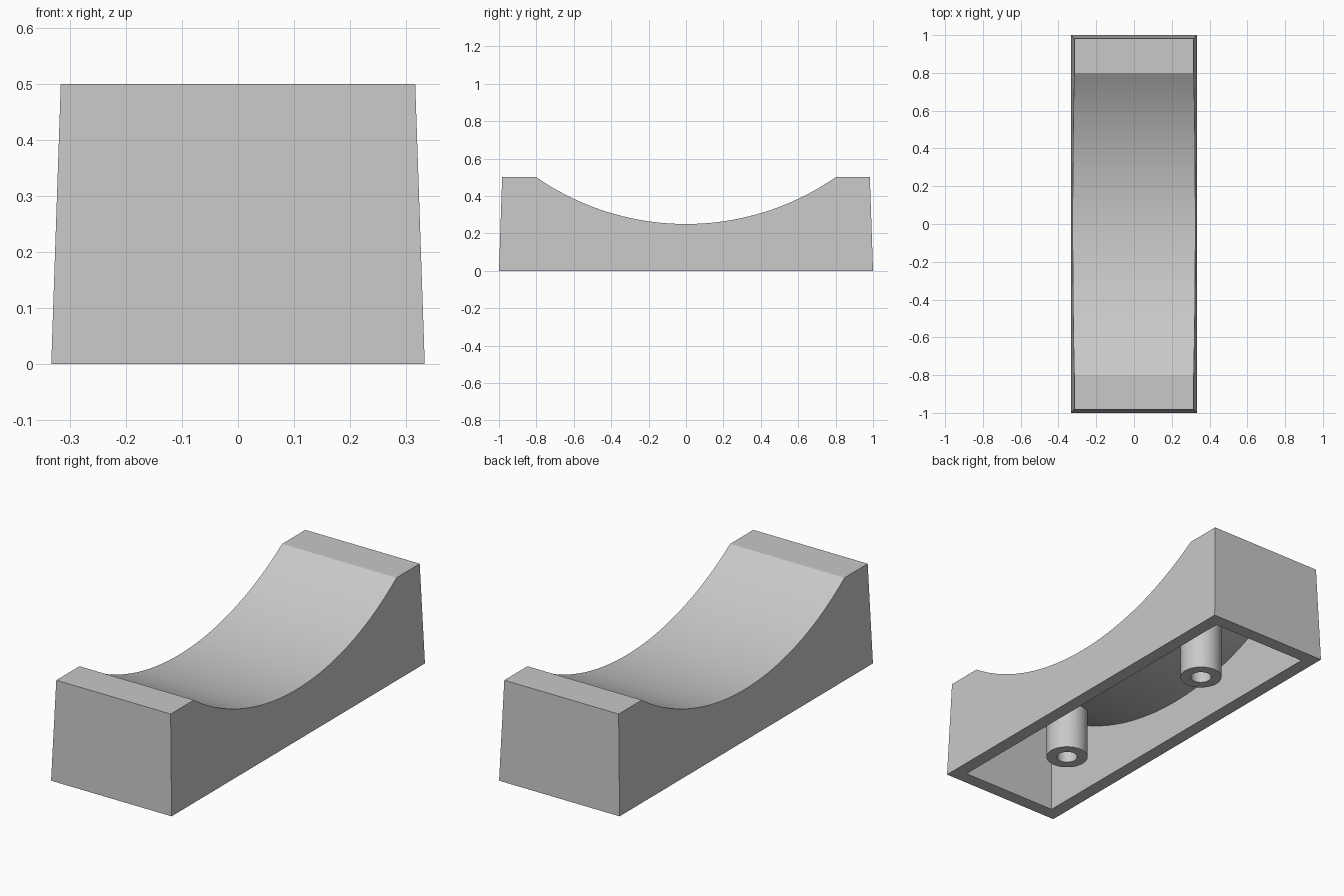
import bpy, bmesh, math

cube = bpy.data.objects.get("Cube")
if cube:
    bpy.data.objects.remove(cube)

HEIGHT, HALF_X, HALF_Y, WALL = 0.5, 0.333, 1.0, 0.067
TAPER = 0.034                      # inward lean of the walls per unit of height
ARC_Z, ARC_R = 1.655, 1.405        # saddle cylinder axis height and radius
SEGMENTS = 40

grey = bpy.data.materials.new("light_grey")
grey.use_nodes = True
grey.diffuse_color = (0.58, 0.58, 0.58, 1)
grey.node_tree.nodes["Principled BSDF"].inputs["Base Color"].default_value = grey.diffuse_color


def arc_height(y, radius):
    return ARC_Z - math.sqrt(radius ** 2 - y ** 2)


def finish(bm, name):
    bmesh.ops.recalc_face_normals(bm, faces=bm.faces)
    mesh = bpy.data.meshes.new(name)
    bm.to_mesh(mesh)
    bm.free()
    mesh.materials.append(grey)
    obj = bpy.data.objects.new(name, mesh)
    bpy.context.collection.objects.link(obj)
    bpy.ops.object.select_all(action="DESELECT")
    obj.select_set(True)
    bpy.context.view_layer.objects.active = obj
    bpy.ops.object.shade_smooth_by_angle(angle=math.radians(20))


def saddle_skin(bm, inset):
    """Tapered block skin with a scooped top and open base; returns its base corners."""
    top, radius = HEIGHT - inset, ARC_R + inset
    half_y = HALF_Y - inset
    lip = math.asin(math.sqrt(radius ** 2 - (ARC_Z - top) ** 2) / radius)
    end = half_y - TAPER * top
    profile = [(-half_y, 0), (-end, top)]
    for i in range(SEGMENTS + 1):
        a = lip * (2 * i / SEGMENTS - 1)
        profile.append((radius * math.sin(a), ARC_Z - radius * math.cos(a)))
    profile += [(end, top), (half_y, 0)]
    sides = [[bm.verts.new((s * (HALF_X - inset - TAPER * z), y, z)) for y, z in profile]
             for s in (-1, 1)]
    for side in sides:
        bm.faces.new(side)
    left, right = sides
    for i in range(len(profile) - 1):
        bm.faces.new((left[i], left[i + 1], right[i + 1], right[i]))
    return [left[0], left[-1], right[-1], right[0]]


# Hollow body: outer skin, inner skin and the rim joining them
bm = bmesh.new()
outer, inner = saddle_skin(bm, 0), saddle_skin(bm, WALL)
for i in range(4):
    j = (i + 1) % 4
    bm.faces.new((outer[i], outer[j], inner[j], inner[i]))
finish(bm, "saddle_body")


# Hollow tubes reaching from the base plane to the curved ceiling
def tube(name, y, r_out=0.099, r_in=0.049, count=32):
    bm = bmesh.new()
    rings = []
    for r, at_top in ((r_in, True), (r_in, False), (r_out, False), (r_out, True)):
        ring = []
        for i in range(count):
            a = math.tau * i / count
            py = y + r * math.sin(a)
            z = arc_height(py, ARC_R + WALL) + 0.005 if at_top else 0
            ring.append(bm.verts.new((r * math.cos(a), py, z)))
        rings.append(ring)
    for k in range(4):
        a, b = rings[k], rings[(k + 1) % 4]
        for i in range(count):
            j = (i + 1) % count
            bm.faces.new((a[i], a[j], b[j], b[i]))
    finish(bm, name)


tube("front_tube", -0.5)
tube("back_tube", 0.5)
